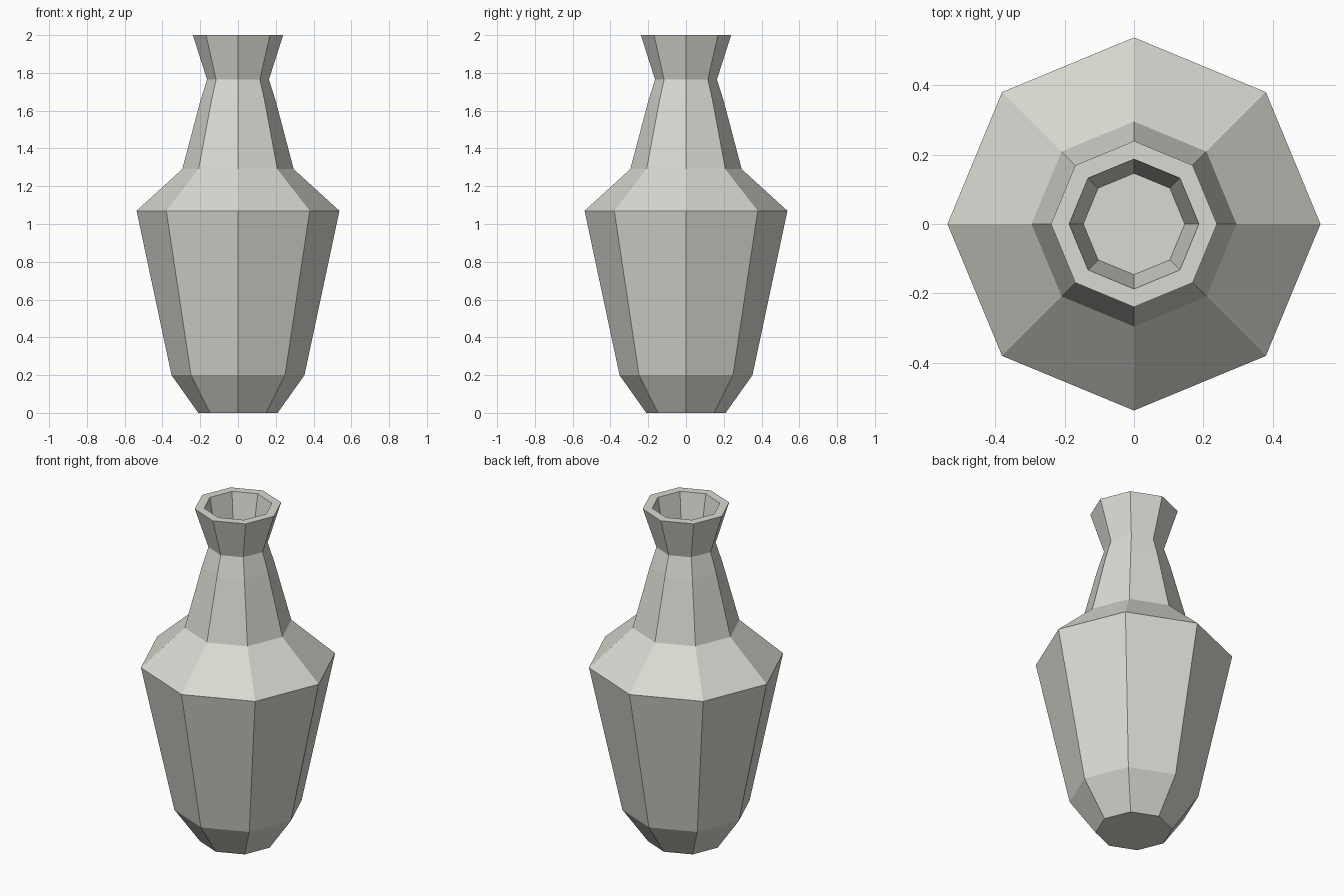
import bpy, bmesh, math

if "Cube" in bpy.data.objects:
    bpy.data.objects.remove(bpy.data.objects["Cube"])

SIDES = 8
# (radius, height): outside from base to rim, then down inside the mouth
PROFILE = [(0.21, 0.0), (0.352, 0.2), (0.537, 1.07), (0.295, 1.29),
           (0.20, 1.65), (0.164, 1.765), (0.239, 2.0),
           (0.187, 2.0), (0.146, 1.775)]

clay = bpy.data.materials.new("pale_grey_clay")
clay.diffuse_color = (0.70, 0.70, 0.65, 1.0)
clay.use_nodes = True
clay.node_tree.nodes["Principled BSDF"].inputs["Base Color"].default_value = clay.diffuse_color


def ring(bm, radius, z):
    step = math.tau / SIDES
    return [bm.verts.new((radius * math.cos(i * step), radius * math.sin(i * step), z))
            for i in range(SIDES)]


# Vase body: stacked octagonal rings with a closed base and mouth floor
bm = bmesh.new()
rings = [ring(bm, r, z) for r, z in PROFILE]
for low, high in zip(rings, rings[1:]):
    for i in range(SIDES):
        j = (i + 1) % SIDES
        bm.faces.new((low[i], low[j], high[j], high[i]))
bm.faces.new(rings[0][::-1])
bm.faces.new(rings[-1])
bmesh.ops.recalc_face_normals(bm, faces=bm.faces)

mesh = bpy.data.meshes.new("vase")
bm.to_mesh(mesh)
bm.free()
mesh.materials.append(clay)
bpy.context.collection.objects.link(bpy.data.objects.new("vase", mesh))
